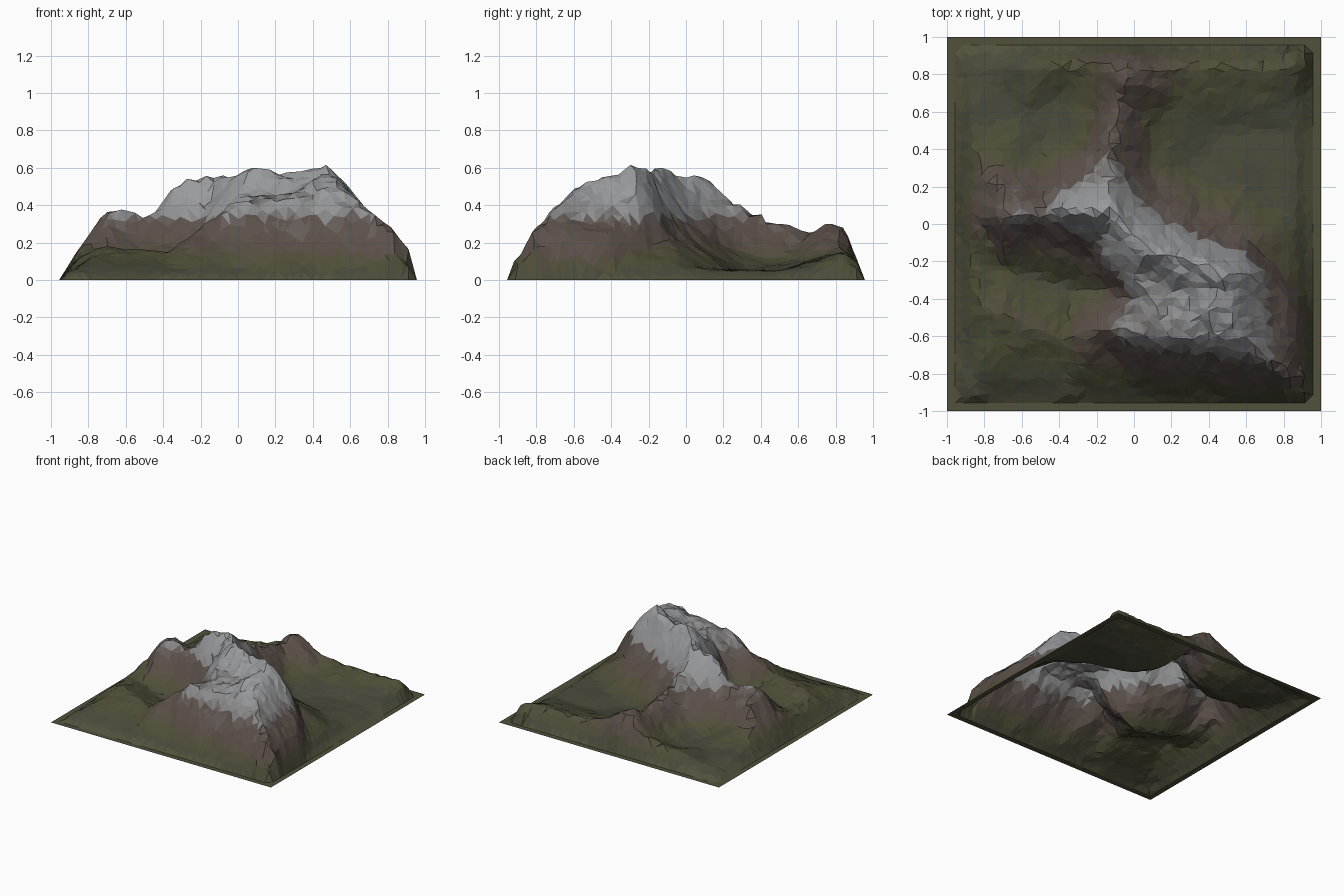
import bpy, bmesh, random
from mathutils import Vector, noise, geometry
from mathutils.bvhtree import BVHTree

if "Cube" in bpy.data.objects:
    bpy.data.objects.remove(bpy.data.objects["Cube"])

random.seed(4)

# Feature lines of the landscape: (x, y, height) along each line
FEATURES = dict(
    main_ridge=[(-.83, .03, .2), (-.71, .05, .385), (-.45, .05, .365), (-.28, .06, .56), (-.1, .05, .57),
                (-.04, -.05, .58), (.12, -.14, .61), (.3, -.19, .585), (.45, -.24, .62), (.55, -.25, .55), (.66, -.27, .4)],
    north_spur=[(-.1, .05, .57), (-.12, .2, .46), (-.12, .36, .37), (-.1, .5, .32), (-.08, .67, .27),
                (-.06, .76, .32), (-.05, .85, .29)],
    east_crest=[(.45, -.24, .62), (.5, -.38, .58), (.52, -.5, .55), (.58, -.6, .48), (.68, -.71, .39), (.84, -.81, .28)],
    south_brow=[(-.2, -.58, .29), (-.05, -.58, .4), (.15, -.6, .43), (.4, -.63, .44), (.62, -.66, .43)],
    plateau=[(-.02, -.25, .46), (.05, -.42, .43), (.25, -.35, .46), (.32, -.5, .47)],
    south_foot=[(-.85, -.84, .07), (-.5, -.84, .06), (-.35, -.86, .06), (0, -.88, .06), (.4, -.89, .06), (.84, -.87, .15)],
    east_foot=[(.86, -.7, .24), (.86, -.45, .23), (.85, -.3, .11), (.86, 0, .07), (.86, .2, .05),
               (.86, .5, .05), (.86, .68, .08), (.86, .85, .15)],
    north_rim=[(.86, .85, .15), (.4, .85, .15), (.15, .85, .19), (-.05, .85, .29), (-.2, .86, .18), (-.45, .85, .12), (-.85, .85, .05)],
    west_rim=[(-.85, .85, .05), (-.85, .5, .09), (-.82, .3, .16), (-.83, .03, .2), (-.86, -.2, .12), (-.84, -.45, .13)],
    low_hill=[(-.84, -.45, .13), (-.72, -.47, .18), (-.55, -.56, .17), (-.38, -.63, .15), (-.2, -.58, .29)],
    southwest_basin=[(-.7, -.24, .11), (-.5, -.28, .06), (-.3, -.34, .05), (-.13, -.36, .14), (-.25, -.17, .2)],
    northwest_basin=[(-.65, .3, .15), (-.5, .3, .12), (-.6, .6, .06), (-.45, .45, .05), (-.4, .68, .05), (-.25, .4, .14), (-.22, .6, .12)],
    west_shoulders=[(-.72, .2, .31), (-.48, .15, .28), (-.28, .22, .34), (-.55, -.08, .2)],
    northeast_basin=[(.08, .28, .15), (.1, .5, .1), (.3, .3, .05), (.5, .5, .045), (.6, .2, .06), (.6, .7, .11), (.25, .7, .12)],
    north_slope=[(.03, .1, .36), (.2, .02, .3), (.4, -.06, .27), (.62, -.1, .22)],
    east_slope=[(.75, -.5, .3), (.76, -.32, .26)],
)
CRESTS = ("main_ridge", "north_spur", "east_crest", "south_brow", "north_rim", "west_rim")
# Colour ramp from the hollows to the rock: (level, colour)
RAMP = [(.0, (.085, .082, .045)), (.05, (.062, .064, .043)), (.12, (.075, .076, .036)), (.2, (.085, .076, .046)),
        (.27, (.1, .074, .062)), (.4, (.11, .085, .073)), (.49, (.27, .27, .275)), (.6, (.32, .325, .335))]
STEPS, TOP = 20, .6

# Rough surface: a constrained triangulation through the feature lines
points, edges, index = [], [], {}


def add_point(p):
    if p not in index:
        index[p] = len(points)
        points.append(p)
    return index[p]


for name, line in FEATURES.items():
    ids = [add_point(p) for p in line]
    if name in CRESTS:
        edges += list(zip(ids, ids[1:]))
for half in (.955, 1.05):
    for i in range(8):
        t = -half + 2 * half * i / 8
        for x, y in ((t, -half), (half, t), (-t, half), (-half, -t)):
            add_point((round(x, 4), round(y, 4), 0.0))
verts, _, faces, origin, _, _ = geometry.delaunay_2d_cdt([Vector(p[:2]) for p in points], edges, [], 0, 1e-5)
rough = [Vector((v.x, v.y, points[o[0]][2] if o else .1)) for v, o in zip(verts, origin)]
tree = BVHTree.FromPolygons(rough, faces)


def height(x, y):
    if max(abs(x), abs(y)) > .945:
        return 0
    total = 0
    for dx, dy in ((0, 0), (.015, 0), (-.015, 0), (0, .015), (0, -.015)):
        hit = tree.ray_cast(Vector((x + dx, y + dy, 2)), Vector((0, 0, -1)))[0]
        total += hit.z if hit else 0
    z = total / 5
    bump = noise.noise(Vector((x * 9, y * 9, 3))) + noise.noise(Vector((x * 19, y * 19, 7)))
    return max(0, z + bump * .06 * min(z, .45))


# Terrain sheet: irregular grid draped over the rough surface
N = 46
bm = bmesh.new()
bmesh.ops.create_grid(bm, x_segments=N, y_segments=N, size=1)
for v in bm.verts:
    if max(abs(v.co.x), abs(v.co.y)) < .93:
        v.co.x += random.uniform(-.015, .015)
        v.co.y += random.uniform(-.015, .015)
    v.co.z = height(v.co.x, v.co.y)
bmesh.ops.triangulate(bm, faces=bm.faces[:], quad_method='SHORT_EDGE')
bm.normal_update()

# Colour by altitude and steepness
for f in bm.faces:
    c = f.calc_center_median()
    level = c.z + .28 * (1 - f.normal.z) * min(1, c.z * 6)
    if c.z < .33:
        level = min(level, .36 + .1 * c.z)
    else:
        level = max(level, c.z + .05)
    level += .06 * noise.noise(c * 7) * min(1, c.z * 6)
    f.material_index = max(0, min(STEPS - 1, int(level / TOP * STEPS)))
mesh = bpy.data.meshes.new("mountain_terrain")
bm.to_mesh(mesh)
bm.free()
for i in range(STEPS):
    level = i / (STEPS - 1) * TOP
    for (a, ca), (b, cb) in zip(RAMP, RAMP[1:]):
        if a <= level <= b + 1e-6:
            rgb = Vector(ca).lerp(Vector(cb), (level - a) / (b - a))
    mat = bpy.data.materials.new(f"ground_{i}")
    mat.diffuse_color = (*rgb, 1)
    mat.use_nodes = True
    mat.node_tree.nodes["Principled BSDF"].inputs["Base Color"].default_value = mat.diffuse_color
    mesh.materials.append(mat)
bpy.context.collection.objects.link(bpy.data.objects.new("mountain_terrain", mesh))
